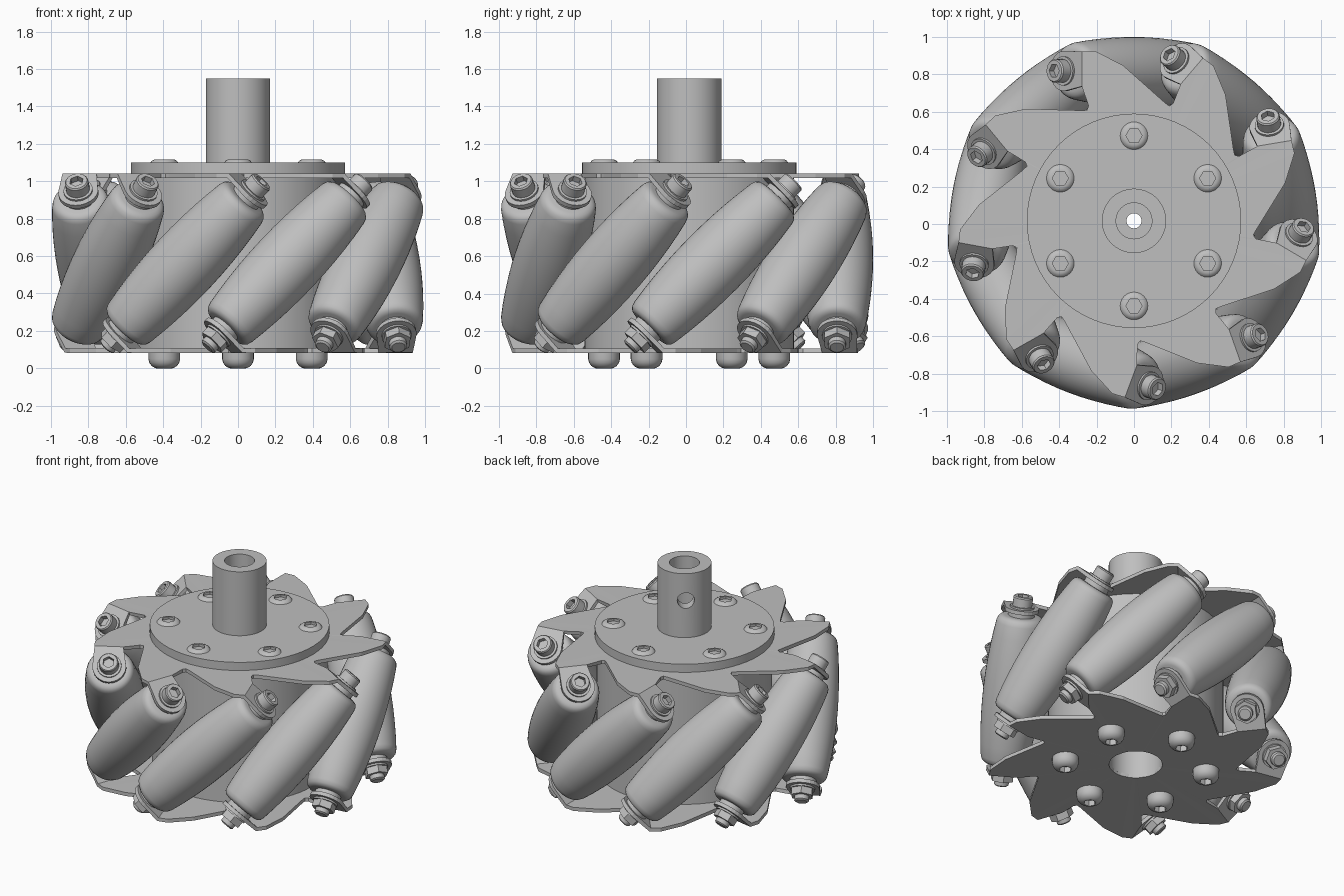
import bpy, bmesh
from math import sin, cos, pi, radians, hypot, atan2
from mathutils import Matrix, Vector

if "Cube" in bpy.data.objects:
    bpy.data.objects.remove(bpy.data.objects["Cube"], do_unlink=True)

metal = bpy.data.materials.new("grey_metal")
metal.use_nodes = True
GREY = (0.52, 0.52, 0.52, 1)
metal.diffuse_color = GREY
metal.node_tree.nodes["Principled BSDF"].inputs["Base Color"].default_value = GREY

TEETH = 9
MID_Z = 0.5625          # height of the wheel's middle plane
ROLLER_R = 0.796        # distance of each roller axis from the wheel axis
CENTRE = Matrix.Translation((0, 0.017, 0))
WHEEL = Matrix.Translation((0, 0.017, MID_Z)) @ Matrix.Rotation(radians(-0.8), 4, 'Z')


def place(name, mesh, matrix):
    ob = bpy.data.objects.new(name, mesh)
    bpy.context.collection.objects.link(ob)
    ob.matrix_world = matrix
    return ob


def finish(name, bm, smooth=True):
    bmesh.ops.remove_doubles(bm, verts=bm.verts, dist=1e-5)
    bmesh.ops.recalc_face_normals(bm, faces=bm.faces)
    for f in bm.faces:
        f.smooth = smooth
    for e in bm.edges:
        if len(e.link_faces) == 2 and e.calc_face_angle() > radians(32):
            e.smooth = False
    mesh = bpy.data.meshes.new(name)
    bm.to_mesh(mesh)
    bm.free()
    mesh.materials.append(metal)
    return mesh


def lathe(name, profile, segs=24, closed=False):
    """Turn (radius, height) points about z; a third item makes that ring hexagonal."""
    bm = bmesh.new()
    rings = []
    for r, z, *hexa in profile:
        ring = []
        for i in range(segs):
            a = 2 * pi * i / segs
            k = cos(pi / 6) / cos(a % (pi / 3) - pi / 6) if hexa else 1
            ring.append(bm.verts.new((r * k * cos(a), r * k * sin(a), z)))
        rings.append(ring)
    pairs = list(zip(rings, rings[1:]))
    if closed:
        pairs.append((rings[-1], rings[0]))
    for a, b in pairs:
        for i in range(segs):
            j = (i + 1) % segs
            bm.faces.new((a[i], a[j], b[j], b[i]))
    return finish(name, bm)


def ring_mesh(name, inner, outer, low, high, segs=64):
    return lathe(name, [(inner, low), (outer, low), (outer, high), (inner, high)], segs, True)


def toothed_plate(name):
    """Saw-toothed disc with one tab per tooth bent square to the roller axis."""
    bm = bmesh.new()
    z = 1.03 - MID_Z
    bend = 0.285
    outline = [(0.2, 0.63), (0.18, 0.617), (0.155, 0.635), (-0.07, 0.83), (-0.22, 0.905),
               (-bend, 0.9), (-bend, 0.715)]
    step = Matrix.Rotation(2 * pi / TEETH, 4, 'Z')
    outline.append(tuple((step @ Vector((*outline[0], 0)))[:2]))
    s = (bend + z) / 2 ** 0.5
    tab = []
    for i in range(13):
        a = pi * i / 12
        rho, u = ROLLER_R + 0.108 * cos(a), 0.108 * sin(a)
        tab.append(Vector((-(s + u) / 2 ** 0.5, rho, (s - u) / 2 ** 0.5)))
    for k in range(TEETH):
        turn = Matrix.Rotation(2 * pi * k / TEETH, 4, 'Z')
        outer, inner = [], []
        for x, y in outline:
            d = hypot(x, y)
            outer.append(bm.verts.new(turn @ Vector((x, y, z))))
            inner.append(bm.verts.new(turn @ Vector((x / d * 0.17, y / d * 0.17, z))))
        for i in range(len(outline) - 1):
            bm.faces.new((inner[i], outer[i], outer[i + 1], inner[i + 1]))
        arc = [bm.verts.new(turn @ p) for p in tab]
        bm.faces.new([outer[5]] + arc + [outer[6]])
    return finish(name, bm, False)


# Top and bottom plates: the bottom one is the top one turned over
plate = toothed_plate("toothed_plate")
for name, flip in (("top_plate", 0), ("bottom_plate", pi)):
    ob = place(name, plate, WHEEL @ Matrix.Rotation(flip, 4, 'Y'))
    mod = ob.modifiers.new("thickness", 'SOLIDIFY')
    mod.thickness = 0.025
    mod.offset = 0

# Drum and flange
place("drum", ring_mesh("drum", 0.17, 0.56, 0.1, 1.03), CENTRE)
place("flange", ring_mesh("flange", 0.04, 0.573, 1.035, 1.1), CENTRE)

# Hollow shaft with a set-screw hole through one wall
shaft = place("shaft", ring_mesh("shaft", 0.096, 0.172, 1.09, 1.55), CENTRE)
hole = lathe("hole", [(0, 0), (0.055, 0), (0.055, 0.3), (0, 0.3)])
cutter = place("hole_cutter", hole, CENTRE @ Matrix.Translation((0, 0, 1.36))
               @ Matrix.Rotation(radians(128), 4, 'Z') @ Matrix.Rotation(pi / 2, 4, 'Y'))
cutter.hide_render = True
cut = shaft.modifiers.new("set_screw_hole", 'BOOLEAN')
cut.operation = 'DIFFERENCE'
cut.solver = 'EXACT'
cut.object = cutter
bpy.ops.object.select_all(action='DESELECT')
shaft.select_set(True)
bpy.context.view_layer.objects.active = shaft
bpy.ops.object.modifier_apply(modifier=cut.name)
bpy.ops.object.shade_smooth_by_angle(angle=radians(32))
bpy.data.objects.remove(cutter, do_unlink=True)

# Six flange screws: shallow ends above, domed heads below
screw_top = lathe("screw_top", [(0.074, 1.09), (0.074, 1.1), (0.066, 1.11), (0.052, 1.117),
                                (0.043, 1.117, 6), (0.043, 1.095, 6), (0, 1.095)])
screw_head = lathe("screw_head", [(0.085, 0.1), (0.085, 0.05), (0.08, 0.03), (0.068, 0.013),
                                  (0.05, 0.002), (0.042, 0), (0.04, 0, 6), (0.04, 0.04, 6), (0, 0.04)])
for k in range(6):
    spot = CENTRE @ Matrix.Rotation(pi * k / 3, 4, 'Z') @ Matrix.Translation((0, 0.455, 0))
    place("flange_screw_top", screw_top, spot)
    place("flange_screw_head", screw_head, spot)

# Barrel roller profile, rounded at both ends
half = [(0, 0.49), (0.11, 0.49), (0.13, 0.485), (0.146, 0.47), (0.154, 0.445)]
body = [(0.187 - 0.165 * s * s, s) for s in (0.36, 0.27, 0.18, 0.09)]
upper = half + body
roller = lathe("roller", upper + [(0.187, 0)] + [(r, -s) for r, s in reversed(upper)], 40)

# Roller axle hardware: spacers, cap head on top, nut and bolt end below
spacer = ring_mesh("spacer", 0.03, 0.085, 0.485, 0.522, 24)
cap = lathe("cap", [(0.078, 0.54), (0.078, 0.556), (0.063, 0.556), (0.063, 0.612), (0.057, 0.62),
                    (0.042, 0.62), (0.038, 0.62, 6), (0.038, 0.585, 6), (0, 0.585)])
nut = lathe("nut", [(0.08, -0.54), (0.08, -0.556), (0.076, -0.556, 6), (0.076, -0.602, 6),
                    (0.047, -0.602), (0.047, -0.63), (0.036, -0.638), (0, -0.638)])
for k in range(TEETH):
    axis = (WHEEL @ Matrix.Rotation(2 * pi * k / TEETH, 4, 'Z')
            @ Matrix.Translation((0, ROLLER_R, 0)) @ Matrix.Rotation(-pi / 4, 4, 'Y'))
    place("roller", roller, axis)
    place("roller_cap_screw", cap, axis)
    place("roller_nut", nut, axis)
    place("upper_spacer", spacer, axis)
    place("lower_spacer", spacer, axis @ Matrix.Rotation(pi, 4, 'Y'))
